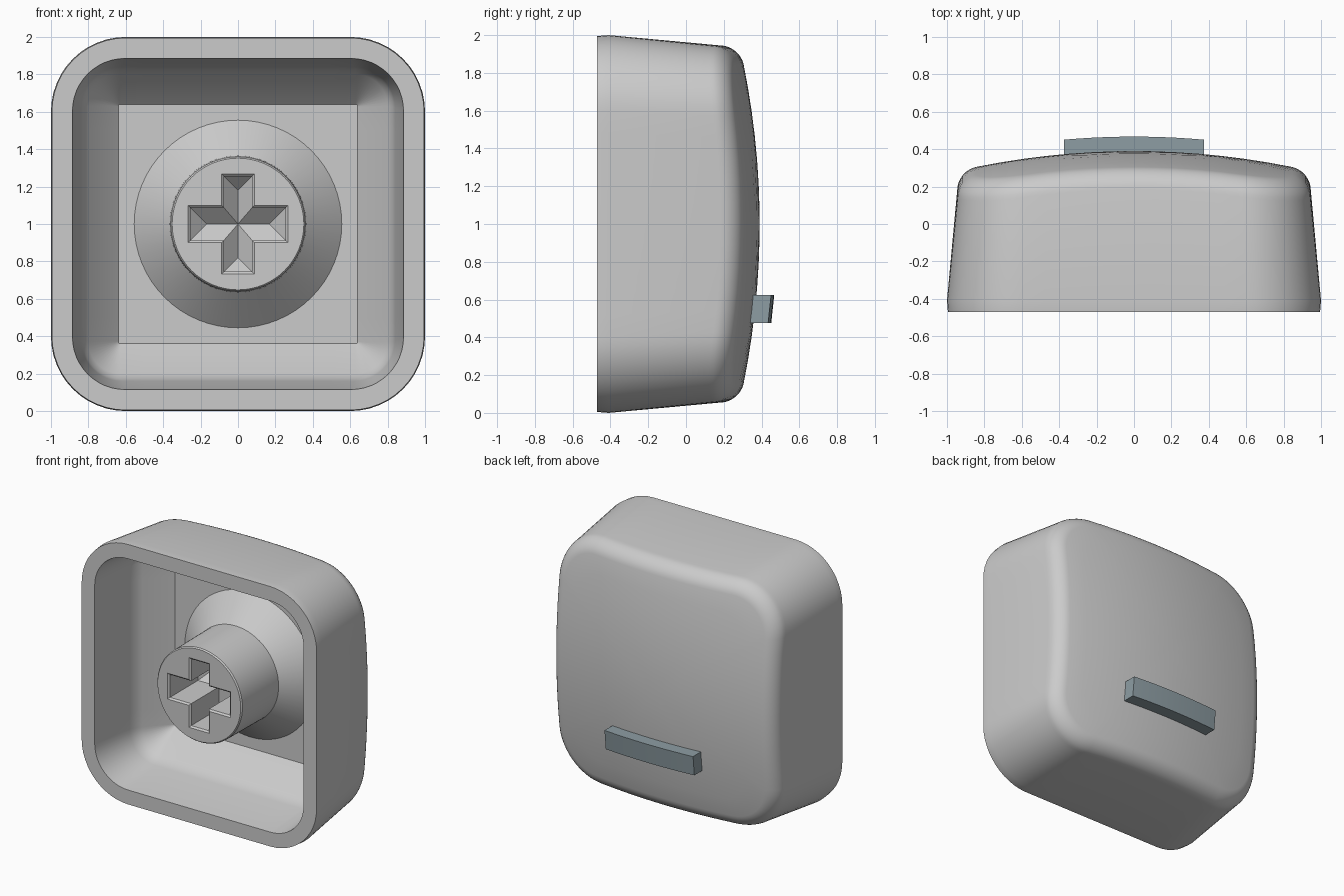
import bpy, bmesh, math

if "Cube" in bpy.data.objects:
    bpy.data.objects.remove(bpy.data.objects["Cube"])

MID = 1.0            # height of the cap's axis
FLOOR = 0.15         # depth of the inner floor


def material(name, rgb):
    m = bpy.data.materials.new(name)
    m.diffuse_color = (*rgb, 1)
    m.use_nodes = True
    m.node_tree.nodes["Principled BSDF"].inputs["Base Color"].default_value = m.diffuse_color
    return m


GREY = material("light grey plastic", (0.6, 0.6, 0.6))
BLUE = material("blue grey plastic", (0.27, 0.34, 0.37))


def dome(x, z):
    """Depth of the domed face at an offset from the axis."""
    return 0.39 - 0.119 * (x * x + z * z)


def rounded_square(half, r, arc=12, side=10):
    """Offsets around a square with rounded corners, same count for any size."""
    pts = []
    c = half - r
    for k in range(4):
        a0 = k * math.pi / 2
        corner = []
        for i in range(arc + 1):
            a = i / arc * math.pi / 2
            corner.append((c + r * math.cos(a), c + r * math.sin(a)))
        corner += [(c - 2 * c * i / side, half) for i in range(1, side)]
        ca, sa = math.cos(a0), math.sin(a0)
        pts += [(x * ca - z * sa, x * sa + z * ca) for x, z in corner]
    return pts


def circle(r, n=64):
    return [(r * math.cos(2 * math.pi * i / n), r * math.sin(2 * math.pi * i / n)) for i in range(n)]


def add_ring(bm, pts, depth):
    """depth is a number or a function of the offsets."""
    return [bm.verts.new((x, depth(x, z) if callable(depth) else depth, MID + z)) for x, z in pts]


def loft(bm, rings):
    for a, b in zip(rings, rings[1:]):
        n = len(a)
        for i in range(n):
            j = (i + 1) % n
            bm.faces.new((a[i], a[j], b[j], b[i]))


def fill_between(bm, outer, inner):
    edges = []
    for ring in (outer, inner):
        for i, v in enumerate(ring):
            w = ring[(i + 1) % len(ring)]
            edges.append(bm.edges.get((v, w)) or bm.edges.new((v, w)))
    bmesh.ops.triangle_fill(bm, use_beauty=True, use_dissolve=False, edges=edges, normal=(0, -1, 0))


def finish(bm, name, mat, angle=30):
    bmesh.ops.recalc_face_normals(bm, faces=bm.faces)
    me = bpy.data.meshes.new(name)
    bm.to_mesh(me)
    bm.free()
    me.materials.append(mat)
    ob = bpy.data.objects.new(name, me)
    bpy.context.collection.objects.link(ob)
    bpy.ops.object.select_all(action='DESELECT')
    ob.select_set(True)
    bpy.context.view_layer.objects.active = ob
    bpy.ops.object.shade_smooth_by_angle(angle=math.radians(angle))
    return ob


# Cap shell: domed face, rounded edge, tapered walls, rim and hollow inside
bm = bmesh.new()
rings = []
face_edge = rounded_square(0.845, 0.27)
for s in (0.1, 0.25, 0.4, 0.55, 0.7, 0.85):
    rings.append(add_ring(bm, [(x * s, z * s) for x, z in face_edge], dome))
for i in range(9):
    t = math.pi / 2 * (1 - i / 8)
    out = 0.1 * math.cos(t)
    drop = 0.1 * (1 - math.sin(t))
    rings.append(add_ring(bm, rounded_square(0.845 + out, 0.27 + out),
                          lambda x, z: dome(x, z) - drop))
for half, r, y in ((1.0, 0.4, -0.41), (0.995, 0.395, -0.47),       # outer wall
                   (0.885, 0.28, -0.47), (0.84, 0.22, -0.11),      # inner wall
                   (0.827, 0.2, -0.06), (0.8, 0.17, -0.015),
                   (0.64, 0.012, FLOOR)):
    rings.append(add_ring(bm, rounded_square(half, r), y))
loft(bm, rings)
bm.faces.new(rings[0])
fill_between(bm, rings[-1], add_ring(bm, circle(0.555), FLOOR))
finish(bm, "cap_shell", GREY)


# Stem: flared base, round post and cross-shaped socket with hipped bottom
ARM, HX, HZ = 0.255, 0.075, 0.087


def cross(g):
    a, w, h = ARM + g, HX + g, HZ + g
    return [(a, -h), (a, h), (w, h), (w, a), (-w, a), (-w, h),
            (-a, h), (-a, -h), (-w, -h), (-w, -a), (w, -a), (w, -h)]


bm = bmesh.new()
post = [add_ring(bm, circle(r), y) for r, y in
        ((0.555, FLOOR), (0.365, -0.03), (0.36, -0.46), (0.352, -0.47))]
loft(bm, post)
socket = [add_ring(bm, cross(g), y) for g, y in ((0.012, -0.47), (0, -0.458), (0, -0.12))]
loft(bm, socket)
fill_between(bm, post[-1], socket[0])
deep = socket[-1]
ridge_y = -0.04
centre = bm.verts.new((0, ridge_y, MID))
for k, (x, z) in enumerate(((ARM - HZ, 0), (0, ARM - HX), (HZ - ARM, 0), (0, HX - ARM))):
    tip = bm.verts.new((x, ridge_y, MID + z))
    e1, e2, i2, i1 = deep[3 * k], deep[3 * k + 1], deep[3 * k + 2], deep[3 * k - 1]
    bm.faces.new((e1, e2, tip))
    bm.faces.new((e2, i2, centre, tip))
    bm.faces.new((i1, e1, tip, centre))
finish(bm, "stem", GREY, 25)


# Marker bar: raised strip that follows the domed face
bm = bmesh.new()
sections = []
for i in range(17):
    x = -0.375 + 0.75 * i / 16
    sections.append([bm.verts.new((x, dome(x, z) + lift, MID + z))
                     for z, lift in ((-0.525, -0.008), (-0.375, -0.008),
                                     (-0.375, 0.094), (-0.525, 0.094))])
loft(bm, sections)
bm.faces.new(sections[0])
bm.faces.new(sections[-1])
finish(bm, "marker_bar", BLUE)
